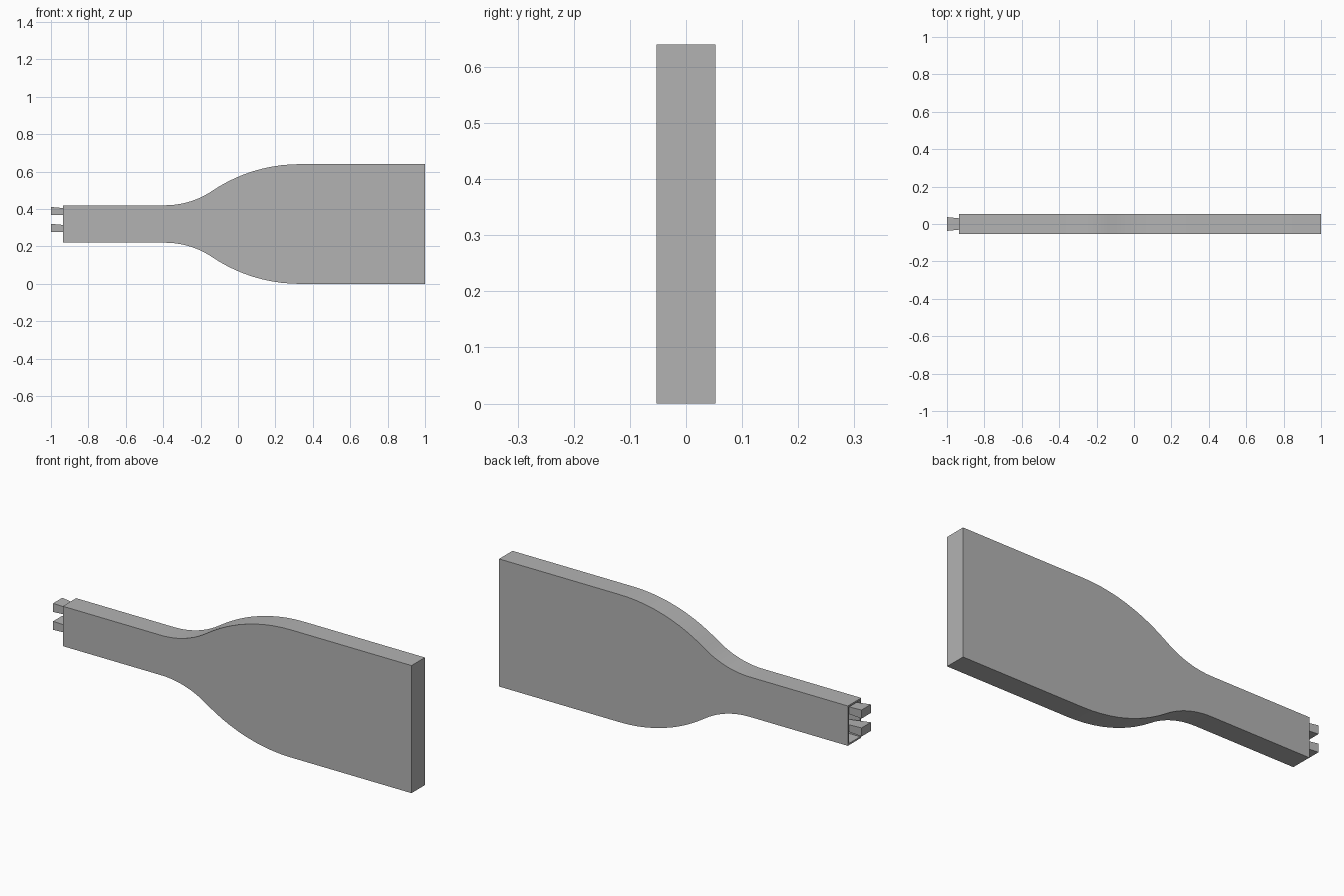
import bpy
import bmesh
from math import sin, cos, atan, radians
from mathutils import Vector

cube = bpy.data.objects.get("Cube")
if cube:
    bpy.data.objects.remove(cube, do_unlink=True)

grey = bpy.data.materials.new("mid grey")
grey.use_nodes = True
COLOUR = (0.45, 0.45, 0.45, 1)
grey.diffuse_color = COLOUR
grey.node_tree.nodes["Principled BSDF"].inputs["Base Color"].default_value = COLOUR


def finish(bm, name):
    bmesh.ops.recalc_face_normals(bm, faces=bm.faces)
    mesh = bpy.data.meshes.new(name)
    bm.to_mesh(mesh)
    bm.free()
    mesh.materials.append(grey)
    obj = bpy.data.objects.new(name, mesh)
    bpy.context.collection.objects.link(obj)
    bpy.ops.object.select_all(action='DESELECT')
    obj.select_set(True)
    bpy.context.view_layer.objects.active = obj
    bpy.ops.object.shade_smooth_by_angle(angle=radians(30))
    return obj


# Flat bottle-shaped body: the shoulder is two tangent arcs
MID_Z, HALF_Y = 0.32, 0.053
NECK, WIDE = 0.1, 0.32
NECK_END, START, END = -0.935, -0.39, 0.33
STEPS = 10
sweep = 2 * atan((WIDE - NECK) / (END - START))
total = (END - START) / sin(sweep)
r_neck = 0.35 * total
r_wide = total - r_neck

upper = [(NECK_END, NECK)]
for i in range(STEPS + 1):
    a = sweep * i / STEPS
    upper.append((START + r_neck * sin(a), NECK + r_neck * (1 - cos(a))))
for i in range(1, STEPS + 1):
    a = sweep * (1 - i / STEPS)
    upper.append((END - r_wide * sin(a), WIDE - r_wide * (1 - cos(a))))
upper.append((1, WIDE))
outline = upper + [(x, -h) for x, h in reversed(upper)]

bm = bmesh.new()
front = bm.faces.new([bm.verts.new((x, -HALF_Y, MID_Z + h)) for x, h in outline])
side = bmesh.ops.extrude_face_region(bm, geom=[front], use_keep_orig=True)
moved = [v for v in side["geom"] if isinstance(v, bmesh.types.BMVert)]
bmesh.ops.translate(bm, verts=moved, vec=(0, 2 * HALF_Y, 0))
bmesh.ops.recalc_face_normals(bm, faces=bm.faces)

# Open socket in the neck end
DEPTH = 0.12
mouth = min(bm.faces, key=lambda f: f.calc_center_median().x)
bmesh.ops.inset_individual(bm, faces=[mouth], thickness=0.012)
floor = bmesh.ops.extrude_discrete_faces(bm, faces=[mouth])["faces"][0]
bmesh.ops.translate(bm, verts=floor.verts, vec=(DEPTH, 0, 0))
finish(bm, "body")

# Two prongs, flared toward the tip and rooted in the socket
for name, bottom in (("upper_prong", 0.368), ("lower_prong", 0.278)):
    bm = bmesh.new()
    bmesh.ops.create_cube(bm, size=1)
    for v in bm.verts:
        tip = v.co.x < 0
        half = 0.037 if tip else 0.018
        height = 0.043 if tip else 0.026
        v.co = Vector((-1 if tip else NECK_END + DEPTH,
                       half if v.co.y > 0 else -half,
                       bottom + (height if v.co.z > 0 else 0)))
    finish(bm, name)
